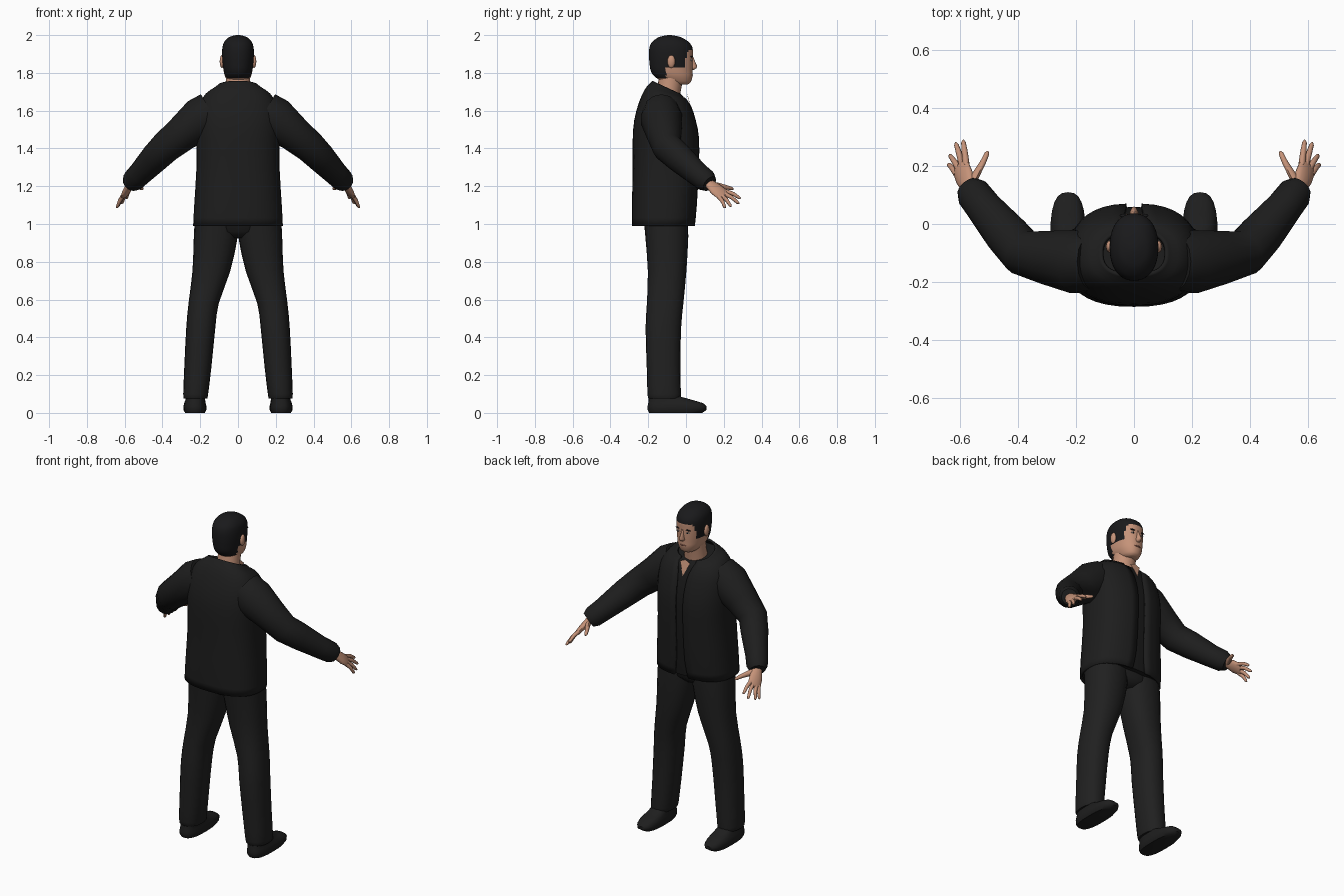
import bpy, bmesh, math
from mathutils import Vector, Matrix

if "Cube" in bpy.data.objects:
    bpy.data.objects.remove(bpy.data.objects["Cube"])


def material(name, rgb):
    m = bpy.data.materials.new(name)
    m.diffuse_color = (*rgb, 1)
    m.use_nodes = True
    m.node_tree.nodes["Principled BSDF"].inputs["Base Color"].default_value = m.diffuse_color
    return m


CLOTH = material("jacket black", (0.0125, 0.0125, 0.0125))
SHIRT = material("shirt black", (0.010, 0.010, 0.010))
TROUSER = material("trouser black", (0.0145, 0.0145, 0.0145))
LEATHER = material("shoe black", (0.013, 0.013, 0.013))
SKIN = material("skin", (0.56, 0.29, 0.19))
HAIR = material("hair black", (0.010, 0.010, 0.011))
LIP = material("lip", (0.36, 0.14, 0.10))
WHITE = material("eye white", (0.5, 0.45, 0.42))


def finish(name, bm, mats, mirror=False, angle=50):
    bmesh.ops.recalc_face_normals(bm, faces=bm.faces)
    me = bpy.data.meshes.new(name)
    bm.to_mesh(me)
    bm.free()
    ob = bpy.data.objects.new(name, me)
    bpy.context.collection.objects.link(ob)
    for m in mats:
        me.materials.append(m)
    bpy.ops.object.select_all(action='DESELECT')
    ob.select_set(True)
    bpy.context.view_layer.objects.active = ob
    bpy.ops.object.shade_smooth_by_angle(angle=math.radians(angle))
    if mirror:
        mod = ob.modifiers.new("mirror", 'MIRROR')
        mod.use_mirror_merge = False
    return ob


def refine(rows, k):
    """Catmull-Rom interpolation between rows of section parameters."""
    out = []
    for i in range(len(rows) - 1):
        p0, p1, p2 = rows[max(i - 1, 0)], rows[i], rows[i + 1]
        p3 = rows[min(i + 2, len(rows) - 1)]
        for j in range(k):
            t = j / k
            out.append([0.5 * (2 * b + (c - a) * t + (2 * a - 5 * b + 4 * c - d) * t * t
                               + (3 * b - a - 3 * c + d) * t ** 3)
                        for a, b, c, d in zip(p0, p1, p2, p3)])
    return out + [list(rows[-1])]


def skin_rings(rings, closed=True, caps=True):
    bm = bmesh.new()
    vs = [[bm.verts.new(p) for p in r] for r in rings]
    n = len(vs[0])
    for a, b in zip(vs, vs[1:]):
        for i in range(n if closed else n - 1):
            j = (i + 1) % n
            bm.faces.new((a[i], a[j], b[j], b[i]))
    if caps and closed:
        bm.faces.new(vs[0][::-1])
        bm.faces.new(vs[-1])
    return bm


def spow(v, e):
    return math.copysign(abs(v) ** e, v)


def section(z, cx, hx, yb, yf, tilt=0, gap=0, n=24, power=2.3):
    """Horizontal superellipse from back yb to front yf, optionally open in front."""
    cy, ry = (yb + yf) / 2, (yf - yb) / 2
    pts = []
    for i in range(n if not gap else n + 1):
        a = math.pi / 2 + gap + (2 * math.pi - 2 * gap) * i / n
        y = cy + ry * spow(math.sin(a), 2 / power)
        pts.append((cx + hx * spow(math.cos(a), 2 / power), y, z + tilt * (y - cy)))
    return pts


def tube(path, radii, side, n=14):
    """Tube along a path; radii are (across, thick), side is the across direction."""
    pts = [Vector(p) for p in path]
    rings = []
    for i, p in enumerate(pts):
        t = Vector()
        if i > 0:
            t += (p - pts[i - 1]).normalized()
        if i < len(pts) - 1:
            t += (pts[i + 1] - p).normalized()
        t.normalize()
        u = Vector(side)
        u = (u - t * u.dot(t)).normalized()
        v = t.cross(u)
        w, h = radii[i]
        rings.append([p + u * w * math.cos(2 * math.pi * k / n)
                      + v * h * math.sin(2 * math.pi * k / n) for k in range(n)])
    return skin_rings(rings)


def ellipsoid(name, loc, size, mat, mirror=True):
    bm = bmesh.new()
    bmesh.ops.create_uvsphere(bm, u_segments=12, v_segments=8, radius=1,
                              matrix=Matrix.Translation(loc) @ Matrix.Diagonal((*size, 1)))
    return finish(name, bm, [mat], mirror)


# Jacket: open-fronted shell (z, half width, back, front, tilt, gap)
coat = [(0.99, .238, -.285, .048, 0, .13), (1.10, .232, -.286, .058, 0, .08),
        (1.30, .220, -.282, .068, 0, .07), (1.45, .222, -.282, .070, 0, .07),
        (1.55, .222, -.274, .052, 0, .08), (1.63, .208, -.250, .030, -.08, .12),
        (1.685, .172, -.220, .005, -.22, .22), (1.705, .135, -.195, -.008, -.38, .32),
        (1.722, .112, -.178, -.022, -.46, .40)]
rings = [section(z, 0, hx, yb, yf, t, g, 36, 2.5) for z, hx, yb, yf, t, g in refine(coat, 2)]
jacket = finish("jacket", skin_rings(rings, closed=False), [CLOTH])
solid = jacket.modifiers.new("cloth thickness", 'SOLIDIFY')
solid.thickness, solid.offset = 0.012, -1

# Shirt inside the jacket
rings = [section(z + .006, 0, hx - .014, yb + .014, yf - .012, t, 0, 36, 2.5)
         for z, hx, yb, yf, t, g in refine(coat[:7], 2)]
finish("shirt", skin_rings(rings), [SHIRT])

# Bare skin at the open neck
bm = bmesh.new()
bm.faces.new([bm.verts.new(p) for p in
              ((0, .032, 1.60), (.034, .008, 1.675), (0, .006, 1.69), (-.034, .008, 1.675))])
finish("neck_opening", bm, [SKIN])

# Sleeves with a bulging cuff
finish("sleeve", tube([(.14, -.13, 1.59), (.20, -.13, 1.555), (.30, -.115, 1.475), (.385, -.098, 1.405),
                       (.44, -.035, 1.35), (.52, .06, 1.265), (.555, .105, 1.23), (.572, .125, 1.213)],
                      [(.112, .10), (.115, .112), (.094, .094), (.084, .08), (.078, .076),
                       (.064, .062), (.060, .060), (.046, .044)], (.5, 0, .6)),
       [CLOTH], True)

# Hands: palm, four fingers, thumb
ACROSS = Vector((.04, -.04, -.035))
finish("palm", tube([(.55, .09, 1.24), (.568, .122, 1.215), (.585, .16, 1.182), (.598, .195, 1.155),
                     (.602, .205, 1.146)],
                    [(.026, .02), (.028, .019), (.040, .018), (.040, .014), (.032, .008)], ACROSS),
       [SKIN], True)
tips = {"index": (.590, .290, 1.135), "middle": (.616, .282, 1.108),
        "ring": (.637, .240, 1.092), "little": (.642, .208, 1.085)}
for i, (finger, tip) in enumerate(tips.items()):
    base = Vector((.596, .188, 1.16)) + ACROSS * (i - 1.5) * .27
    tip = Vector(tip)
    mid = base.lerp(tip, .5) + Vector((0, .003, .005))
    finish(finger + "_finger", tube([base, mid, base.lerp(tip, .9), tip],
           [(.012, .012), (.0105, .0105), (.008, .008), (.003, .003)], ACROSS, 8), [SKIN], True)
finish("thumb", tube([(.565, .135, 1.207), (.545, .172, 1.203), (.522, .212, 1.195), (.508, .243, 1.187),
                      (.505, .251, 1.184)],
                     [(.018, .016), (.017, .014), (.012, .011), (.009, .009), (.003, .003)],
                     ACROSS, 8), [SKIN], True)

# Trousers (z, centre x, half width, back, front)
leg = [(1.04, .112, .116, -.225, .010), (.93, .118, .116, -.215, .012), (.75, .141, .100, -.202, .002),
       (.58, .182, .080, -.207, -.014), (.45, .197, .077, -.214, -.026), (.25, .212, .072, -.208, -.030),
       (.10, .224, .066, -.204, -.027), (.075, .225, .062, -.198, -.030)]
finish("trouser_leg", skin_rings([section(*r, n=20) for r in refine(leg[::-1], 2)]), [TROUSER], True)
finish("trouser_seat", skin_rings([section(*r) for r in
       [(.925, 0, .06, -.17, -.03), (.96, 0, .16, -.21, .005), (1.04, 0, .225, -.23, .012)]]), [TROUSER])

# Shoes
shoe = [(0, .228, .052, -.195, .085), (.015, .228, .060, -.203, .108), (.035, .228, .061, -.203, .110),
        (.052, .228, .057, -.200, .090), (.068, .226, .052, -.198, .035), (.085, .225, .050, -.195, -.025),
        (.11, .225, .048, -.185, -.04)]
finish("shoe", skin_rings([section(*r, power=2.7) for r in shoe]), [LEATHER], True)

# Neck
finish("neck", tube([(0, -.105, 1.63), (0, -.09, 1.71), (0, -.075, 1.80)],
                    [(.072, .07), (.064, .062), (.064, .066)], (1, 0, 0), 20), [SKIN])

# Head with hair chosen by position (z, centre x, half width, back, front)
head = [(1.738, 0, .030, -.05, .008), (1.75, 0, .050, -.115, .024), (1.78, 0, .068, -.165, .034),
        (1.81, 0, .076, -.186, .035), (1.85, 0, .081, -.193, .036), (1.89, 0, .084, -.196, .036),
        (1.93, 0, .083, -.194, .035), (1.96, 0, .075, -.182, .018), (1.985, 0, .054, -.152, -.018),
        (1.996, 0, .028, -.120, -.055), (2.0, 0, .008, -.095, -.08)]
bm = skin_rings([section(*r, n=48, power=2.2) for r in refine(head, 4)])
for f in bm.faces:
    c = f.calc_center_median()
    nape = c.y < -.105 and c.z > 1.772
    sideburn = c.y < -.005 and c.z > 1.832
    crown = c.z > 1.922 - 4 * max(0, abs(c.x) - .055)
    f.material_index = 1 if nape or sideburn or crown else 0
finish("head", bm, [SKIN, HAIR])

# Face features
nose = [(1.816, 0, .010, .01, .042), (1.824, 0, .016, .01, .055), (1.834, 0, .014, .01, .060),
        (1.86, 0, .009, .01, .048), (1.888, 0, .008, .01, .037)]
finish("nose", skin_rings([section(*r, n=12, power=2) for r in nose]), [SKIN])
ellipsoid("ear", (.085, -.078, 1.86), (.012, .021, .034), SKIN)
ellipsoid("eye", (.031, .028, 1.868), (.013, .006, .005), WHITE)
ellipsoid("iris", (.031, .0325, 1.868), (.005, .003, .0045), HAIR)
ellipsoid("eyebrow", (.032, .029, 1.886), (.018, .006, .004), HAIR)
ellipsoid("mouth", (0, .031, 1.789), (.022, .007, .005), LIP, False)
